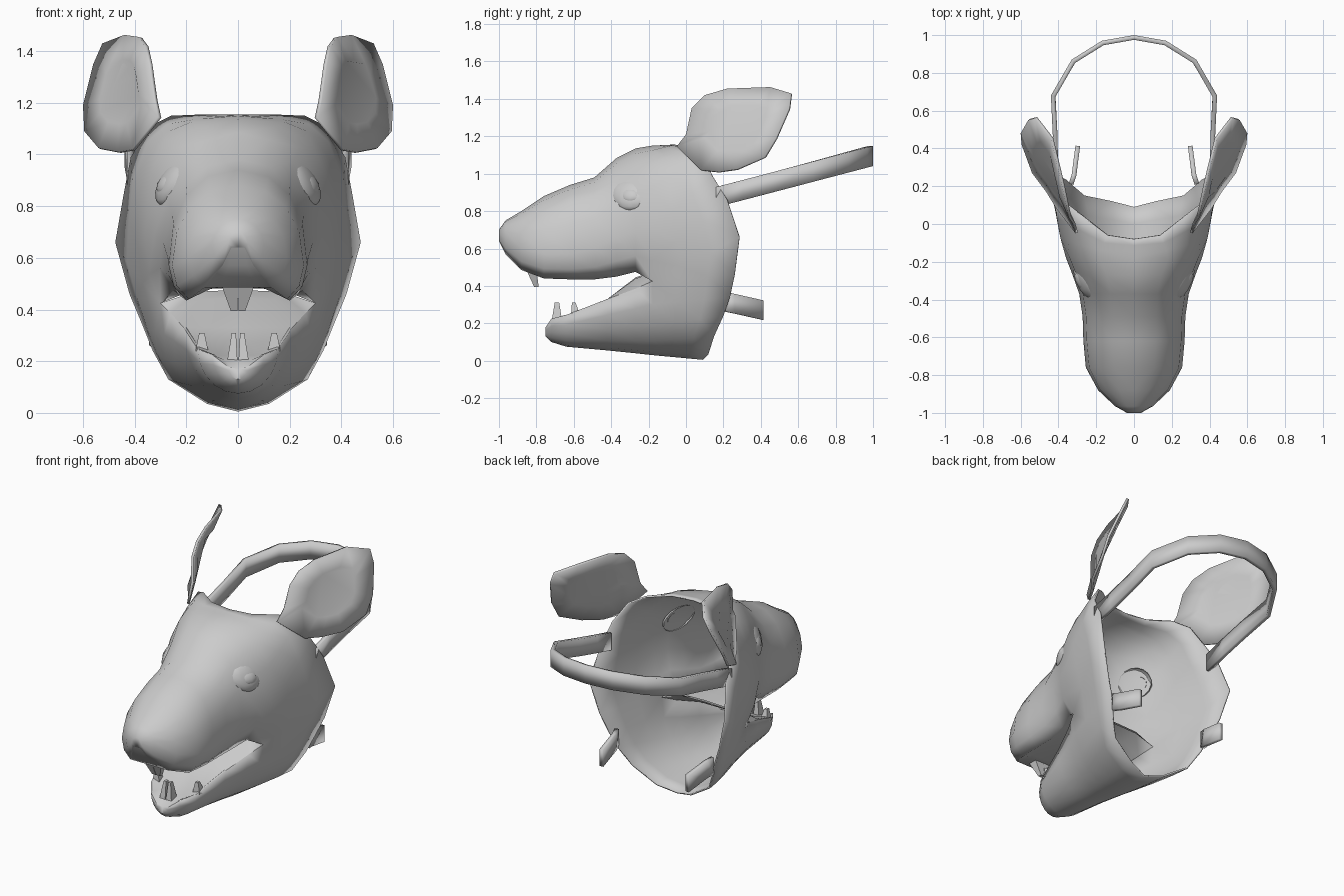
import bpy, bmesh, math
from mathutils import Vector

if "Cube" in bpy.data.objects:
    bpy.data.objects.remove(bpy.data.objects["Cube"])


def finish(bm, name, mirror=True, thick=0.0, clip=True, angle=45):
    bmesh.ops.remove_doubles(bm, verts=bm.verts, dist=0.0005)
    bmesh.ops.recalc_face_normals(bm, faces=bm.faces)
    me = bpy.data.meshes.new(name)
    bm.to_mesh(me)
    bm.free()
    ob = bpy.data.objects.new(name, me)
    bpy.context.collection.objects.link(ob)
    if mirror:
        m = ob.modifiers.new("Mirror", 'MIRROR')
        m.use_clip = clip
        m.use_mirror_merge = clip
    if thick:
        s = ob.modifiers.new("Thickness", 'SOLIDIFY')
        s.thickness = thick
        s.offset = -1
    bpy.ops.object.select_all(action='DESELECT')
    ob.select_set(True)
    bpy.context.view_layer.objects.active = ob
    bpy.ops.object.shade_smooth_by_angle(angle=math.radians(angle))
    return ob


def grid(bm, rows):
    vs = [[bm.verts.new(p) for p in r] for r in rows]
    for a, b in zip(vs, vs[1:]):
        for i in range(len(a) - 1):
            bm.faces.new((a[i], a[i + 1], b[i + 1], b[i]))
    return vs


def upper_half(y, top, mid, w, lip, lipx, n):
    pts = []
    for k in range(5):
        t = k * math.pi / 8
        pts.append(Vector((w * math.sin(t) ** (2 / n), y,
                           mid + (top - mid) * max(0, math.cos(t)) ** (2 / n))))
    pts.append(Vector((w * .6 + lipx * .4 + .008, y, mid * .4 + lip * .6)))
    pts.append(Vector((lipx, y, lip)))
    return pts


def jaw_half(y, lip, w, bottom, n):
    return [Vector((w * max(0, math.cos(t)) ** (2 / n), y,
                    lip - (lip - bottom) * math.sin(t) ** (2 / n)))
            for t in (k * math.pi / 10 for k in range(6))]


# stations: y, top, widest height, half width, lip height, lip half width, squareness
muzzle = [upper_half(*s) for s in (
    (-1.0, .70, .67, .035, .64, .025, 2),
    (-.965, .75, .65, .10, .57, .06, 2),
    (-.88, .80, .60, .19, .485, .13, 2.1),
    (-.76, .88, .57, .255, .44, .19, 2.2),
    (-.62, .94, .57, .268, .435, .20, 2.3),
    (-.49, .98, .60, .272, .435, .20, 2.3),
    (-.37, 1.085, .66, .29, .45, .22, 2.25),
    (-.27, 1.135, .69, .325, .475, .25, 2.4),
    (-.18, 1.15, .70, .36, .425, .30, 2.8))]
# stations: y, lip height, half width, bottom height, squareness
jaw = [jaw_half(*s) for s in (
    (-.75, .18, .04, .13, 2),
    (-.72, .225, .10, .10, 2),
    (-.64, .245, .155, .075, 2),
    (-.42, .33, .21, .055, 2),
    (-.27, .385, .26, .04, 2),
    (-.18, .425, .30, .03, 2))]
# open back edge of the mask, top to bottom
rim = [Vector(p) for p in (
    (0, -.08, 1.155), (.14, -.06, 1.155), (.26, .03, 1.15), (.34, .09, 1.11),
    (.415, .14, .99), (.44, .22, .86), (.475, .285, .66), (.42, .26, .46),
    (.37, .235, .34), (.33, .20, .24), (.27, .15, .13), (.12, .12, .035), (0, .09, .005))]

# Head shell
bm = bmesh.new()
v = grid(bm, muzzle)
bm.faces.new(v[0] + [bm.verts.new((0, -1.0, .64))])
v = grid(bm, jaw)
bm.faces.new(v[0] + [bm.verts.new((0, -.75, .17))])
ring = muzzle[-1] + jaw[-1]
rows = [ring]
for f in (.33, .67):
    row = []
    for a, b in zip(ring, rim):
        p = a.lerp(b, f)
        p.x *= 1.03
        row.append(p)
    rows.append(row)
grid(bm, rows + [rim])
finish(bm, "head_shell", thick=.01)

# Mouth lining: palate and jaw floor, meeting at the back
bm = bmesh.new()
palate = list(zip([r[6] for r in muzzle], (0, 0, 0, .045, .05, .05, .04, .01, .06)))
floor = list(zip([r[0] for r in jaw], (-.01, -.02, -.025, .0, .06, .05)))
for rows in (palate, floor):
    grid(bm, [[p, Vector((p.x * .55, p.y, p.z + h * .9)), Vector((0, p.y, p.z + h))]
              for p, h in rows])
finish(bm, "mouth_lining")

# Eyes with lids, following the slope of the face
for name, r, x in (("eyes", (.03, .055, .042), .277), ("eyelids", (.045, .10, .085), .257)):
    bm = bmesh.new()
    bmesh.ops.create_uvsphere(bm, u_segments=12, v_segments=8, radius=1)
    bmesh.ops.delete(bm, geom=[q for q in bm.verts if q.co.x < -.1], context='VERTS')
    for q in bm.verts:
        dy, dz = q.co.y * r[1], q.co.z * r[2]
        q.co = Vector((x + q.co.x * r[0] + dy * .35 - dz * .35, -.30 + dy, .885 + dz))
    finish(bm, name, clip=False)

# Ears: outline of a leaning leaf, dished in the middle
edge = [Vector(p) for p in (
    (.31, -.05, 1.145), (.325, .0, 1.21), (.345, .03, 1.35), (.36, .10, 1.42),
    (.385, .22, 1.455), (.44, .45, 1.463), (.525, .56, 1.43), (.56, .55, 1.35),
    (.60, .48, 1.19), (.595, .42, 1.09), (.54, .27, 1.025), (.465, .17, 1.01),
    (.41, .08, 1.02))]
bm = bmesh.new()
mid = Vector((.465, .28, 1.25))
inner = [mid + (p - mid) * .55 - Vector((.004, 0, 0)) for p in edge]
v = grid(bm, [edge, inner])
bm.faces.new((v[0][-1], v[0][0], v[1][0], v[1][-1]))
bm.faces.new(v[1])
finish(bm, "ears", thick=.015, clip=False)


# Straps: flat bands along a path
def band(name, path, height, thick, clip):
    bm = bmesh.new()
    up = Vector((0, 0, height / 2))
    grid(bm, [[Vector(p) - up, Vector(p) + up] for p in path])
    finish(bm, name, thick=thick, clip=clip, angle=35)


top = [(.43, .16), (.427, .30), (.43, .47), (.44, .68), (.33, .87), (.17, .97), (0, 1.0)]
band("head_strap", [(x, y, .885 + (y - .2) * .262) for x, y in top], .108, .025, True)
band("lower_strap_tabs", [(.345, .215, .315), (.33, .26, .305), (.31, .415, .27)], .105, .025, False)


# Teeth: tapered four-sided pegs
def teeth(name, base, tip, rx, ry):
    bm = bmesh.new()
    b, t = Vector(base), Vector(tip)
    lo, hi = ([bm.verts.new(c + Vector((sx * rx * f, sy * ry * f, 0)))
               for sx, sy in ((-1, -1), (1, -1), (1, 1), (-1, 1))]
              for c, f in ((b, 1), (t, .4)))
    for i in range(4):
        j = (i + 1) % 4
        bm.faces.new((lo[i], lo[j], hi[j], hi[i]))
    bm.faces.new(lo)
    bm.faces.new(hi)
    finish(bm, name, clip=False, angle=30)


teeth("upper_incisors", (.033, -.83, .50), (.015, -.80, .395), .033, .03)
teeth("lower_incisors", (.022, -.69, .20), (.016, -.69, .31), .02, .03)
teeth("lower_side_teeth", (.14, -.59, .24), (.14, -.60, .31), .025, .025)
